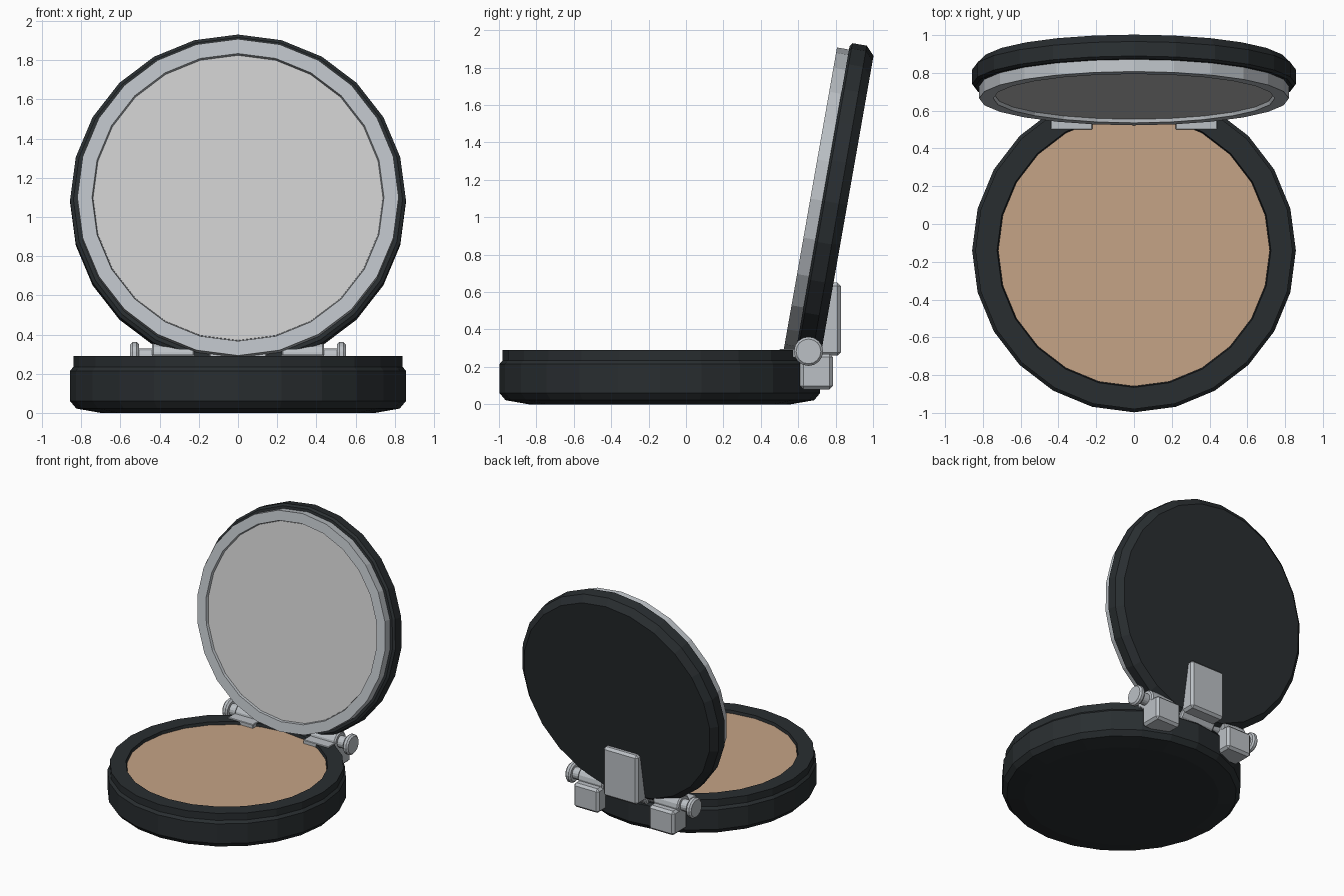
import bpy, bmesh
from math import sin, cos, pi, radians
from mathutils import Matrix, Vector

if "Cube" in bpy.data.objects:
    bpy.data.objects.remove(bpy.data.objects["Cube"])


def material(name, rgb):
    m = bpy.data.materials.new(name)
    m.diffuse_color = (*rgb, 1)
    m.use_nodes = True
    m.node_tree.nodes["Principled BSDF"].inputs["Base Color"].default_value = m.diffuse_color
    return m


BLACK = material("black_plastic", (0.022, 0.027, 0.03))
POWDER = material("pressed_powder", (0.56, 0.37, 0.24))
METAL = material("metal", (0.5, 0.53, 0.56))
GLASS = material("mirror_glass", (0.72, 0.73, 0.75))


def finish(name, bm, mat, matrix=Matrix()):
    bmesh.ops.recalc_face_normals(bm, faces=bm.faces)
    me = bpy.data.meshes.new(name)
    bm.to_mesh(me)
    bm.free()
    me.materials.append(mat)
    ob = bpy.data.objects.new(name, me)
    ob.matrix_world = matrix
    bpy.context.collection.objects.link(ob)
    return ob


def lathe(name, profile, mat, matrix=Matrix(), n=24):
    """Turn (radius, z) points around local z and cap both ends."""
    bm = bmesh.new()
    rings = [[bm.verts.new((r * cos(2 * pi * i / n), r * sin(2 * pi * i / n), z))
              for i in range(n)] for r, z in profile]
    for a, b in zip(rings, rings[1:]):
        for i in range(n):
            j = (i + 1) % n
            bm.faces.new((a[i], a[j], b[j], b[i]))
    bm.faces.new(rings[0])
    bm.faces.new(rings[-1])
    return finish(name, bm, mat, matrix)


def box(name, lo, hi, mat, bevel):
    lo, hi = Vector(lo), Vector(hi)
    bm = bmesh.new()
    bmesh.ops.create_cube(bm, size=1, matrix=Matrix.Translation((lo + hi) / 2)
                          @ Matrix.Diagonal((*(hi - lo), 1)))
    bmesh.ops.bevel(bm, geom=bm.edges[:], offset=bevel, segments=1, affect='EDGES')
    return finish(name, bm, mat)


# Base case with a shallow well, and the powder in it
base = Matrix.Translation((0, -0.14, 0))
lathe("base_case", [(0.70, 0), (0.825, 0.022), (0.857, 0.06), (0.857, 0.215),
                    (0.84, 0.235), (0.84, 0.29), (0.725, 0.29), (0.72, 0.255)],
      BLACK, base)
lathe("powder_pan", [(0.719, 0.20), (0.719, 0.268)], POWDER, base)

# Open lid: local z points out of the back, leaning 10 degrees
lid = Matrix.Translation((0, 0.729, 1.089)) @ Matrix.Rotation(radians(-100), 4, 'X')
lathe("lid_shell", [(0.84, 0), (0.857, 0.012), (0.857, 0.09), (0.81, 0.135)], BLACK, lid)
lathe("mirror_frame", [(0.82, 0.01), (0.82, -0.065), (0.745, -0.065), (0.74, -0.04)],
      METAL, lid)
lathe("mirror", [(0.738, -0.035), (0.738, -0.047)], GLASS, lid)

# Hinge barrel along x
AXIS_Y, AXIS_Z = 0.655, 0.283


def barrel(name, x0, x1, r, chamfer):
    m = Matrix.Translation((0, AXIS_Y, AXIS_Z)) @ Matrix.Rotation(pi / 2, 4, 'Y')
    c = chamfer
    lathe(name, [(r - c, x0), (r, x0 + c), (r, x1 - c), (r - c, x1)], METAL, m, 16)


barrel("hinge_pin", -0.53, 0.53, 0.045, 0.003)
barrel("centre_knuckle", -0.15, 0.15, 0.075, 0.01)
for s, side in ((-1, "left"), (1, "right")):
    span = lambda a, b: sorted((s * a, s * b))
    barrel(side + "_knuckle", *span(0.22, 0.44), 0.075, 0.01)
    barrel(side + "_pin_cap", *span(0.505, 0.55), 0.078, 0.012)
    x0, x1 = span(0.22, 0.44)
    box(side + "_hinge_block", (x0, 0.61, 0.08), (x1, 0.785, 0.27), METAL, 0.018)
    box(side + "_hinge_leaf", (x0, 0.50, 0.25), (x1, 0.66, 0.297), METAL, 0.004)

# Clip plate holding the back of the lid
box("lid_clip", (-0.15, 0.70, 0.26), (0.15, 0.828, 0.65), METAL, 0.018)
